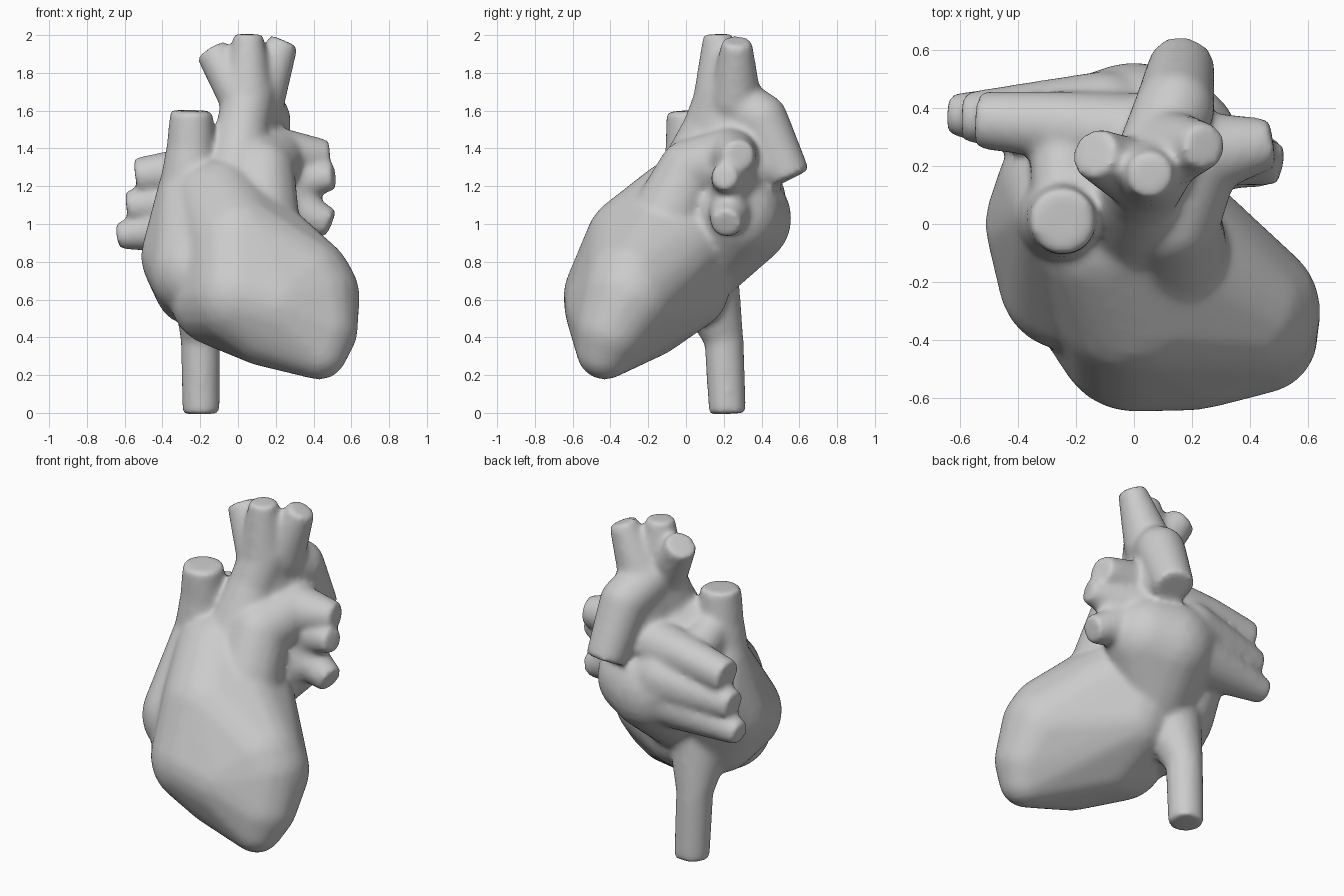
import bpy, bmesh, math
from mathutils import Vector, Matrix

whole = bmesh.new()


def hull(points):
    """Add the convex hull of the points as one closed lump."""
    bm = bmesh.new()
    for p in points:
        bm.verts.new(p)
    bmesh.ops.convex_hull(bm, input=bm.verts[:])
    bmesh.ops.delete(bm, geom=[v for v in bm.verts if not v.link_faces], context='VERTS')
    bmesh.ops.recalc_face_normals(bm, faces=bm.faces[:])
    me = bpy.data.meshes.new("lump")
    bm.to_mesh(me)
    bm.free()
    whole.from_mesh(me)
    bpy.data.meshes.remove(me)


def ball(x, y, z, r):
    bm = bmesh.new()
    bmesh.ops.create_icosphere(bm, subdivisions=3, radius=r,
                               matrix=Matrix.Translation((x, y, z)))
    pts = [v.co.copy() for v in bm.verts]
    bm.free()
    return pts


def disc(x, y, z, r, axis):
    q = axis.to_track_quat('Z', 'Y')
    return [Vector((x, y, z)) + q @ Vector((r * math.cos(i * math.pi / 8),
            r * math.sin(i * math.pi / 8), 0)) for i in range(16)]


def chamber(*balls):
    hull([p for b in balls for p in ball(*b)])


def vessel(*stations):
    """Tapering tube through (x, y, z, r) stations with a cut, flat far end."""
    for i, (a, b) in enumerate(zip(stations, stations[1:])):
        axis = Vector(b[:3]) - Vector(a[:3])
        last = i == len(stations) - 2
        hull(ball(*a) + (disc(*b, axis) if last else ball(*b)))


# ventricles, rounded and tapering to the apex
chamber((0.43, -0.43, 0.325, 0.15), (0.44, -0.39, 0.44, 0.195), (0.39, -0.30, 0.62, 0.255),
        (0.35, -0.29, 0.69, 0.255), (0.20, -0.38, 0.56, 0.265), (0.00, -0.375, 0.62, 0.275),
        (0.15, -0.37, 0.48, 0.235), (0.00, -0.25, 0.88, 0.29), (-0.10, -0.25, 0.61, 0.26),
        (0.05, -0.20, 0.51, 0.22), (0.02, 0.00, 0.66, 0.23), (0.02, 0.05, 0.95, 0.25),
        (-0.10, -0.03, 1.09, 0.26))
# right atrium
chamber((-0.27, 0.00, 0.83, 0.245), (-0.24, 0.00, 0.66, 0.20), (-0.22, -0.19, 0.75, 0.25),
        (-0.27, 0.14, 0.95, 0.20), (-0.27, 0.04, 1.20, 0.15))
# left atrium
chamber((0.00, 0.30, 1.03, 0.26), (-0.12, 0.28, 1.10, 0.24), (0.12, 0.26, 1.05, 0.25),
        (-0.05, 0.12, 0.82, 0.22))
# superior vena cava, joined by webs to the aorta root and lung artery
vessel((-0.26, 0.03, 1.12, 0.17), (-0.25, 0.02, 1.40, 0.13), (-0.245, 0.01, 1.60, 0.115))
chamber((-0.22, 0.07, 1.36, 0.10), (0.00, 0.12, 1.46, 0.11), (0.00, 0.25, 1.25, 0.15))
chamber((-0.24, 0.06, 1.38, 0.11), (-0.24, 0.28, 1.27, 0.12), (-0.20, 0.15, 1.10, 0.15))
# inferior vena cava
vessel((-0.17, 0.09, 0.72, 0.19), (-0.20, 0.20, 0.40, 0.105), (-0.195, 0.22, -0.005, 0.10))
# aorta: root, arch and descending end
vessel((-0.02, -0.02, 1.10, 0.21), (0.02, 0.12, 1.50, 0.14), (0.06, 0.19, 1.69, 0.14),
       (0.14, 0.40, 1.555, 0.14), (0.165, 0.55, 1.24, 0.115))
# tissue under the arch
chamber((0.06, 0.19, 1.60, 0.13), (0.14, 0.38, 1.52, 0.12), (0.15, 0.43, 1.32, 0.12),
        (0.08, 0.20, 1.30, 0.15))
# three arteries on the arch
vessel((0.01, 0.17, 1.68, 0.12), (-0.14, 0.245, 1.92, 0.09))
vessel((0.05, 0.18, 1.68, 0.14), (0.055, 0.17, 2.005, 0.08))
vessel((0.11, 0.26, 1.66, 0.14), (0.245, 0.27, 1.97, 0.08))
# pulmonary trunk and its left branch
vessel((0.12, -0.20, 0.80, 0.23), (0.13, 0.02, 1.28, 0.17), (0.22, 0.24, 1.36, 0.15),
       (0.48, 0.28, 1.36, 0.085))
# right pulmonary artery
vessel((0.02, 0.30, 1.30, 0.15), (-0.25, 0.34, 1.29, 0.12), (-0.54, 0.36, 1.25, 0.10))
# pulmonary veins and the web between the left pair
vessel((0.20, 0.27, 1.22, 0.14), (0.51, 0.20, 1.25, 0.07))
vessel((0.20, 0.25, 1.12, 0.14), (0.49, 0.21, 1.00, 0.08))
chamber((0.36, 0.24, 1.30, 0.08), (0.36, 0.23, 1.08, 0.08), (0.15, 0.25, 1.15, 0.17))
vessel((-0.10, 0.36, 1.14, 0.17), (-0.59, 0.37, 1.09, 0.085))
vessel((-0.10, 0.34, 1.02, 0.18), (-0.64, 0.38, 0.935, 0.07))

# fuse all parts into one softly blended skin
mesh = bpy.data.meshes.new("heart")
whole.to_mesh(mesh)
whole.free()
heart = bpy.data.objects.new("heart", mesh)
bpy.context.collection.objects.link(heart)
fuse = heart.modifiers.new("fuse", 'REMESH')
fuse.mode = 'VOXEL'
fuse.voxel_size = 0.016
fuse.use_smooth_shade = True
blend = heart.modifiers.new("blend", 'SMOOTH')
blend.factor = 0.5
blend.iterations = 16
